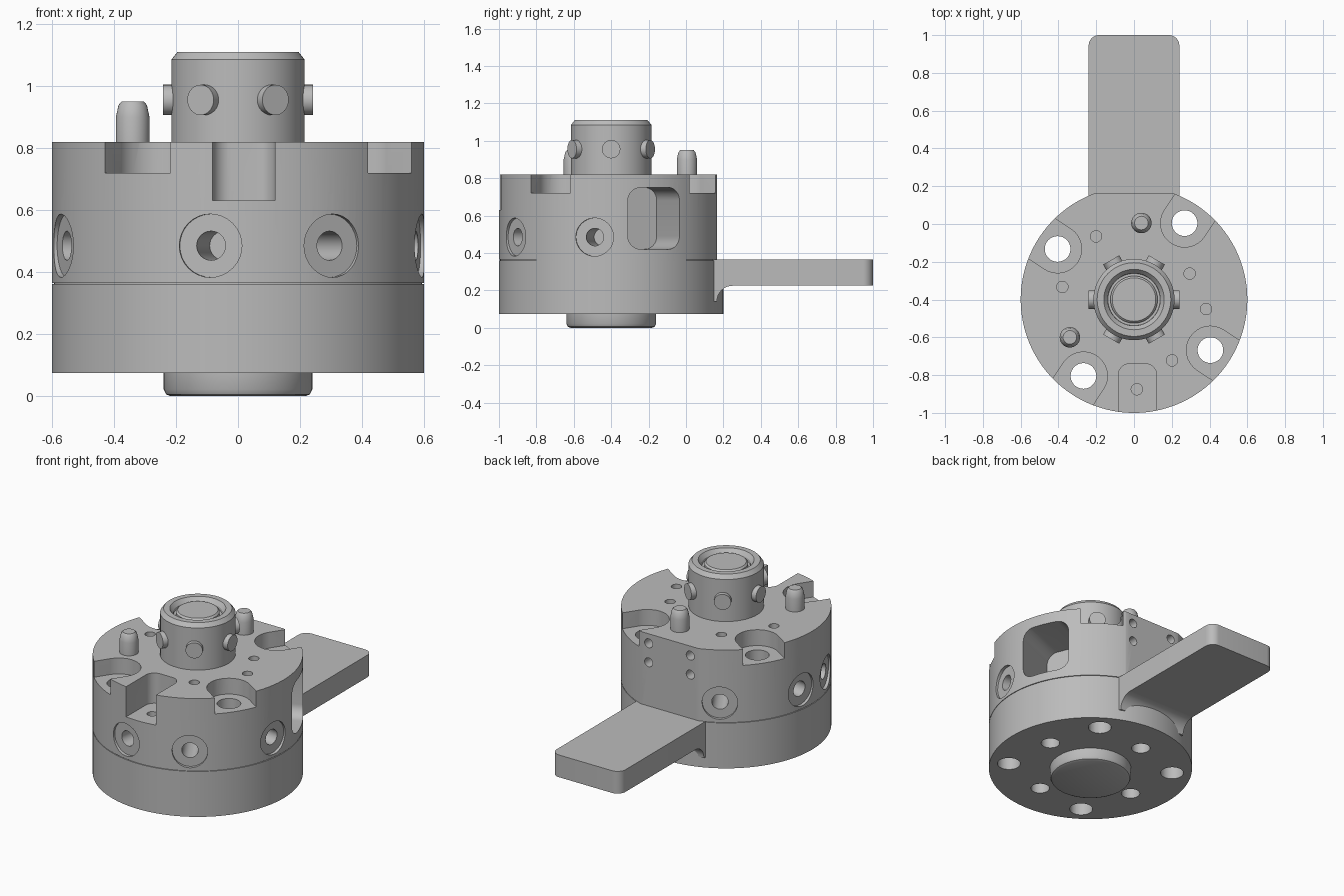
import bpy, bmesh, math
from mathutils import Vector, Matrix

if "Cube" in bpy.data.objects:
    bpy.data.objects.remove(bpy.data.objects["Cube"])

steel = bpy.data.materials.new("steel_grey")
steel.use_nodes = True
GREY = (0.5, 0.5, 0.5, 1)
steel.diffuse_color = GREY
steel.node_tree.nodes["Principled BSDF"].inputs["Base Color"].default_value = GREY

CENTRE = Vector((0, -0.4, 0))
TOP, SEAM, BASE, R = 0.82, 0.365, 0.075, 0.6


def finish(name, bm, smooth=True):
    bmesh.ops.recalc_face_normals(bm, faces=bm.faces)
    me = bpy.data.meshes.new(name)
    bm.to_mesh(me)
    bm.free()
    me.materials.append(steel)
    ob = bpy.data.objects.new(name, me)
    bpy.context.collection.objects.link(ob)
    if smooth:
        shade(ob)
    return ob


def shade(ob):
    bpy.ops.object.select_all(action='DESELECT')
    ob.select_set(True)
    bpy.context.view_layer.objects.active = ob
    bpy.ops.object.shade_smooth_by_angle(angle=math.radians(30))


def polar(angle, radius, z):
    a = math.radians(angle)
    return CENTRE + Vector((radius * math.cos(a), radius * math.sin(a), z))


def lathe(name, profile, centre=CENTRE, segs=48, smooth=True):
    """Solid of revolution; profile runs (radius, z) from axis to axis."""
    bm = bmesh.new()
    vs = [bm.verts.new((r, 0, z)) for r, z in profile]
    es = [bm.edges.new(pair) for pair in zip(vs, vs[1:])]
    bmesh.ops.spin(bm, geom=vs + es, cent=(0, 0, 0), axis=(0, 0, 1),
                   angle=math.tau, steps=segs, use_merge=True)
    bmesh.ops.remove_doubles(bm, verts=bm.verts, dist=1e-5)
    bmesh.ops.translate(bm, verts=bm.verts, vec=centre)
    return finish(name, bm, smooth)


def rod(name, r, p0, p1, segs=32, smooth=False):
    bm = bmesh.new()
    d = p1 - p0
    m = Matrix.Translation((p0 + p1) / 2) @ d.to_track_quat('Z', 'Y').to_matrix().to_4x4()
    bmesh.ops.create_cone(bm, cap_ends=True, segments=segs, radius1=r, radius2=r,
                          depth=d.length, matrix=m)
    return finish(name, bm, smooth)


def block(name, lo, hi, axis=None, radius=0, side=None, angle=None, smooth=False):
    """Box; edges along axis are rounded, optionally only those passing side()."""
    lo, hi = Vector(lo), Vector(hi)
    bm = bmesh.new()
    m = Matrix.Translation((lo + hi) / 2) @ Matrix.Diagonal((*(hi - lo), 1))
    bmesh.ops.create_cube(bm, size=1, matrix=m)
    if axis is not None:
        edges = [e for e in bm.edges
                 if abs((e.verts[0].co - e.verts[1].co).normalized()[axis]) > 0.9
                 and (side is None or side(e.verts[0].co))]
        bmesh.ops.bevel(bm, geom=edges, offset=radius, segments=8, profile=0.5,
                        affect='EDGES')
    if angle is not None:
        bmesh.ops.transform(bm, verts=bm.verts, matrix=Matrix.Translation(CENTRE)
                            @ Matrix.Rotation(math.radians(angle), 4, 'Z'))
    return finish(name, bm, smooth)


# Round body with a fine seam groove
body = lathe("body", [(0, BASE), (R, BASE), (R, SEAM - 0.004), (R - 0.006, SEAM - 0.004),
                      (R - 0.006, SEAM), (R, SEAM), (R, TOP), (0, TOP)], segs=128, smooth=False)
cutters = []


def hole(r, p0, p1):
    cutters.append(rod("cutter", r, p0, p1))


# Flat on the upper back
cutters.append(block("cutter", (-0.7, 0.165, SEAM), (0.7, 0.4, 1)))

# Bolt holes in open-sided pockets, with blind holes between them underneath
for a in (56.5, 146.5, 236.5, 326.5):
    hole(0.127, polar(a, 0.485, 0.72), polar(a, 0.485, 0.9))
    cutters.append(block("cutter", (0.485, -0.1268, 0.72), (0.8, 0.1268, 0.9), angle=a))
    hole(0.068, polar(a, 0.485, 0), polar(a, 0.485, 0.9))
    hole(0.055, polar(a + 45, 0.38, 0), polar(a + 45, 0.38, 0.2))

# Keyway at the front and its small floor hole
cutters.append(block("cutter", (-0.083, -1.1, 0.63), (0.12, -0.74, 0.9), 2, 0.06,
                     lambda v: v.y > -0.9))
hole(0.03, Vector((0.015, -0.875, 0.55)), Vector((0.015, -0.875, 0.7)))

# Side window
cutters.append(block("cutter", (0.27, -0.15, 0.42), (0.8, 0.15, 0.75), 0, 0.07, angle=23))

# Side ports: spot face and bore
for a in (-98.6, -59.4, -8.6, 121.5, 171, 198):
    hole(0.102, polar(a, 0.58, 0.485), polar(a, 0.7, 0.485))
    hole(0.047, polar(a, 0.3, 0.485), polar(a, 0.7, 0.485))

# Small holes in the top face
for a, r in ((121, 0.39), (25, 0.325), (-7.5, 0.385), (-58, 0.38), (170, 0.385)):
    hole(0.03, polar(a, r, 0.76), polar(a, r, 0.9))

# Screw holes in the rear flat
for x in (-0.145, 0.145):
    for z in (0.64, 0.76):
        hole(0.028, Vector((x, 0.1, z)), Vector((x, 0.3, z)))

# Cut the body and discard the cutters
for c in cutters:
    mod = body.modifiers.new("cut", 'BOOLEAN')
    mod.operation, mod.object, mod.solver = 'DIFFERENCE', c, 'EXACT'
bpy.context.view_layer.update()
cut_mesh = bpy.data.meshes.new_from_object(
    body.evaluated_get(bpy.context.evaluated_depsgraph_get()))
body.modifiers.clear()
body.data = cut_mesh
for c in cutters:
    bpy.data.objects.remove(c)
shade(body)

# Locating plug underneath
lathe("bottom_plug", [(0, 0), (0.218, 0), (0.232, 0.006), (0.24, 0.022),
                      (0.24, BASE + 0.01), (0, BASE + 0.01)])

# Central stem with recessed top
lathe("stem", [(0, TOP - 0.01), (0.215, TOP - 0.01), (0.215, 1.085), (0.195, 1.11),
               (0.16, 1.11), (0.14, 1.085), (0.138, 1.07), (0.125, 1.07),
               (0.125, 1.09), (0.115, 1.1), (0, 1.1)], segs=64)

# Locking pegs around the stem
for i in range(6):
    rod(f"locking_peg_{i + 1}", 0.049, polar(60 * i, 0.15, 0.955),
        polar(60 * i, 0.242, 0.955), smooth=True)

# Dowel pins
for i, (a, r) in enumerate(((84.5, 0.407), (210.5, 0.394))):
    lathe(f"dowel_pin_{i + 1}", [(0, TOP - 0.01), (0.054, TOP - 0.01), (0.054, 0.9),
                                 (0.046, 0.938), (0.036, 0.95), (0, 0.95)],
          polar(a, r, 0), 32)

# Rear arm
block("arm", (-0.24, 0.12, 0.225), (0.24, 1.0, SEAM), 2, 0.055,
      lambda v: v.y > 0.5, smooth=True)

# Curved web beneath the arm
bm = bmesh.new()
arc = [(0.25 - 0.085 * math.sin(t), 0.14 + 0.085 * math.cos(t))
       for t in (math.pi / 2 * i / 10 for i in range(11))]
side = bm.faces.new([bm.verts.new((-0.24, y, z))
                     for y, z in [(0.12, 0.14), (0.12, 0.23), (0.25, 0.23)] + arc])
ext = bmesh.ops.extrude_face_region(bm, geom=[side], use_keep_orig=True)
bmesh.ops.translate(bm, vec=(0.48, 0, 0),
                    verts=[v for v in ext["geom"] if isinstance(v, bmesh.types.BMVert)])
finish("arm_web", bm)
